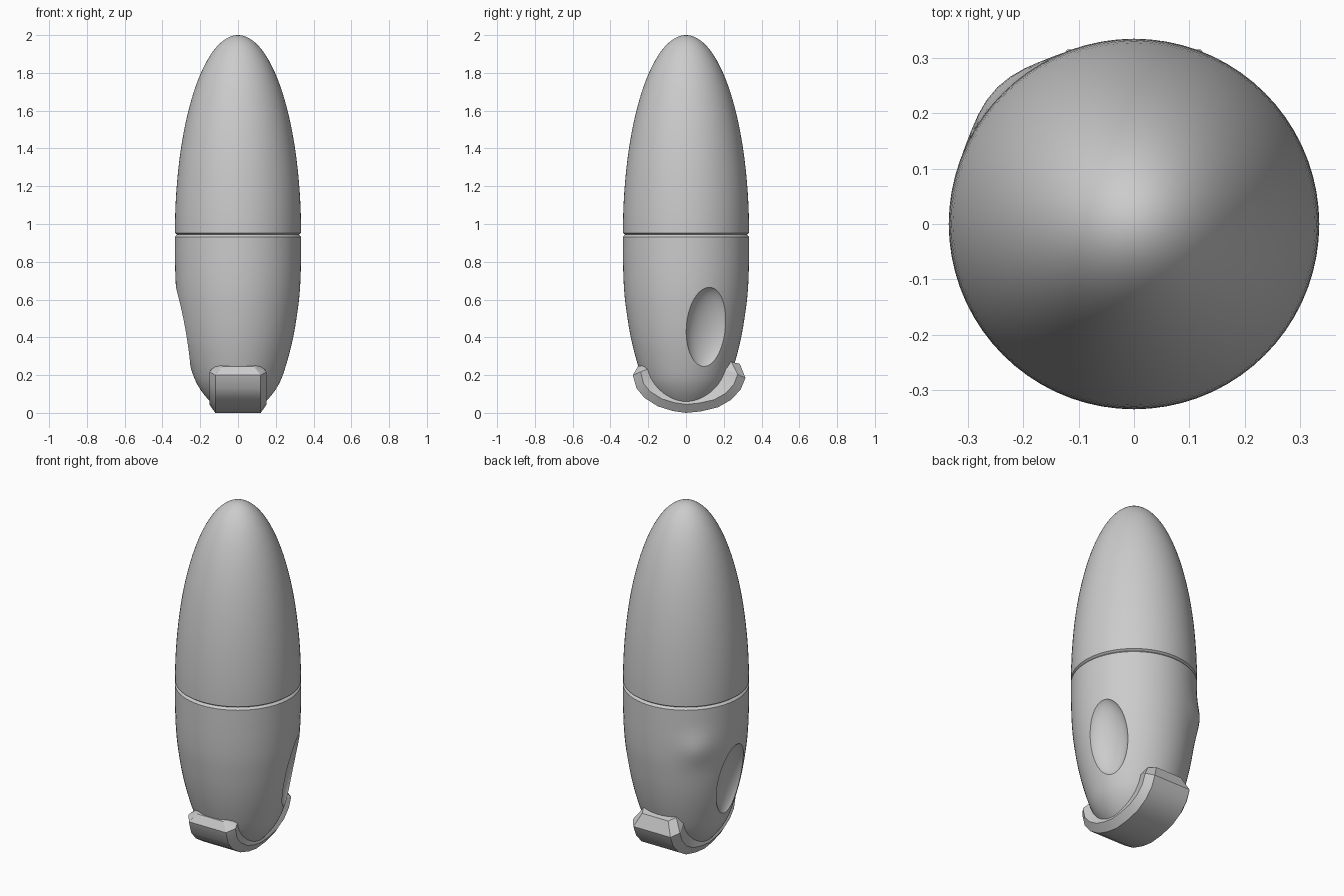
import bpy, bmesh, math
from mathutils import Vector

if "Cube" in bpy.data.objects:
    bpy.data.objects.remove(bpy.data.objects["Cube"])

SEG = 72


def finish(name, bm):
    bmesh.ops.remove_doubles(bm, verts=bm.verts, dist=1e-5)
    bmesh.ops.recalc_face_normals(bm, faces=bm.faces)
    me = bpy.data.meshes.new(name)
    bm.to_mesh(me)
    bm.free()
    ob = bpy.data.objects.new(name, me)
    bpy.context.collection.objects.link(ob)
    return ob


def smooth(ob, angle=35):
    bpy.ops.object.select_all(action='DESELECT')
    ob.select_set(True)
    bpy.context.view_layer.objects.active = ob
    bpy.ops.object.shade_smooth_by_angle(angle=math.radians(angle))


def lathe(name, profile, bump=0.0):
    """Revolve (radius, z) points; bump swells the surface at the back left."""
    bm = bmesh.new()
    rings = []
    for r, z in profile:
        ring = []
        for i in range(SEG):
            a = 2 * math.pi * i / SEG
            swell = bump * math.exp(-((a - 2.36) / 0.28) ** 2 - ((z - 0.70) / 0.09) ** 2)
            rr = r + (swell if r > 0.2 else 0)
            ring.append(bm.verts.new((rr * math.cos(a), rr * math.sin(a), z)))
        rings.append(ring)
    for lo, hi in zip(rings, rings[1:]):
        for i in range(SEG):
            j = (i + 1) % SEG
            bm.faces.new((lo[i], lo[j], hi[j], hi[i]))
    bm.faces.new(rings[0])
    bm.faces.new(rings[-1])
    return finish(name, bm)


# Pointed upper shell: half ellipsoid above the seam groove
upper = [(0.322, 0.944), (0.333, 0.952)]
for i in range(1, 30):
    t = math.radians(88.5) * i / 29
    upper.append((0.334 * math.cos(t), 0.952 + 1.048 * math.sin(t)))
smooth(lathe("upper_shell", upper))

# Lower shell: straight wall tapering to a rounded base
key = [(0.04, 0.012), (0.11, 0.028), (0.17, 0.085), (0.215, 0.15), (0.244, 0.22),
       (0.276, 0.33), (0.298, 0.43), (0.314, 0.53), (0.326, 0.63), (0.332, 0.74), (0.334, 0.86)]
lower = []
for i in range(len(key) - 1):
    p0, p1 = Vector(key[max(i - 1, 0)]), Vector(key[i])
    p2, p3 = Vector(key[i + 1]), Vector(key[min(i + 2, len(key) - 1)])
    for k in range(4):
        t = k / 4
        lower.append(tuple(0.5 * (2 * p1 + (p2 - p0) * t + (2 * p0 - 5 * p1 + 4 * p2 - p3) * t ** 2
                                  + (3 * p1 - p0 - 3 * p2 + p3) * t ** 3)))
lower += [key[-1], (0.334, 0.932), (0.322, 0.944)]
body = lathe("lower_shell", lower, 0.018)

# Oval thumb dimples scooped out of both sides
for az in (22, 180):
    a = math.radians(az)
    bpy.ops.mesh.primitive_uv_sphere_add(
        segments=48, ring_count=32, radius=1,
        location=(0.314 * math.cos(a), 0.314 * math.sin(a), 0.45))
    cut = bpy.context.object
    cut.name = "dimple_cutter"
    cut.scale = (0.075, 0.125, 0.225)
    cut.rotation_euler = (0, math.radians(10), a)
    bpy.context.view_layer.update()
    mod = body.modifiers.new("dimple", 'BOOLEAN')
    mod.operation = 'DIFFERENCE'
    mod.solver = 'EXACT'
    mod.object = cut
    bpy.context.view_layer.objects.active = body
    bpy.ops.object.modifier_apply(modifier=mod.name)
    bpy.data.objects.remove(cut)
smooth(body, 30)

# Base band: faceted strap running front to back under the body
path = [(-0.255, 0.245), (-0.282, 0.20), (-0.262, 0.13), (-0.22, 0.08), (-0.15, 0.035),
        (-0.07, 0.01), (0, 0.0), (0.08, 0.008), (0.17, 0.03), (0.24, 0.07),
        (0.29, 0.125), (0.315, 0.185), (0.285, 0.26)]
bm = bmesh.new()
centre = Vector((0.01, 0.32))
sections = []
for n, p in enumerate(path):
    p = Vector(p)
    inward = (centre - p).normalized()
    end = n in (0, len(path) - 1)
    w = 0.7 if end else 1.0
    sec = []
    for half, depth in ((0.12, 0.0), (0.152, 0.045), (0.125, 0.13)):
        q = p + inward * depth
        sec.append((half * w, q.x, q.y))
    pts = sec + [(-x, y, z) for x, y, z in reversed(sec)]
    sections.append([bm.verts.new(v) for v in pts])
for a, b in zip(sections, sections[1:]):
    for i in range(6):
        j = (i + 1) % 6
        bm.faces.new((a[i], a[j], b[j], b[i]))
bm.faces.new(sections[0])
bm.faces.new(sections[-1])
smooth(finish("base_band", bm), 28)
